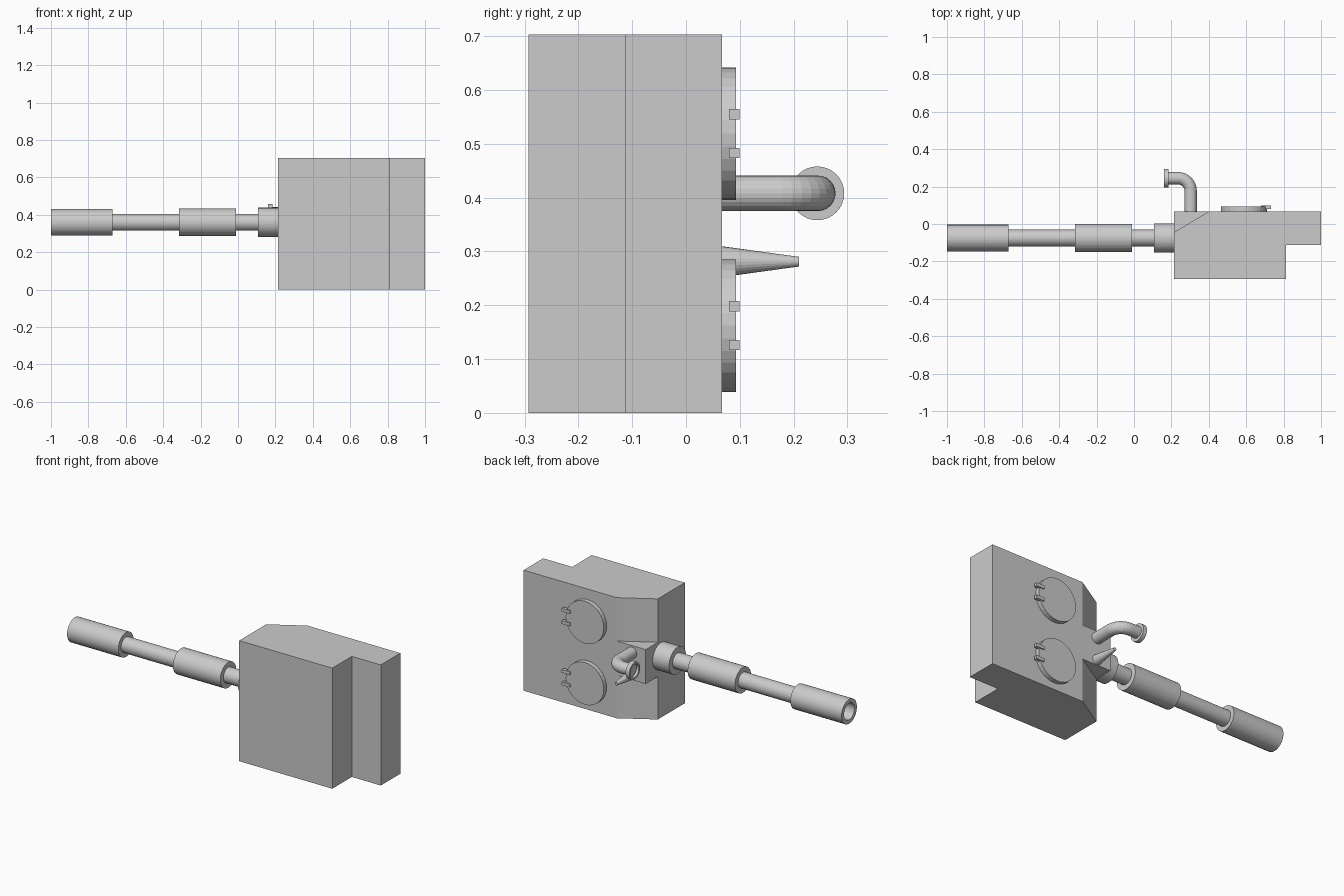
import bpy, bmesh, math
from mathutils import Vector

if "Cube" in bpy.data.objects:
    bpy.data.objects.remove(bpy.data.objects["Cube"])


def finish(name, bm):
    bmesh.ops.remove_doubles(bm, verts=bm.verts, dist=1e-5)
    bmesh.ops.recalc_face_normals(bm, faces=bm.faces)
    mesh = bpy.data.meshes.new(name)
    bm.to_mesh(mesh)
    bm.free()
    ob = bpy.data.objects.new(name, mesh)
    bpy.context.collection.objects.link(ob)
    return ob


def prism(name, outline, z0, z1):
    """Extrude an x/y outline from z0 to z1."""
    bm = bmesh.new()
    face = bm.faces.new([bm.verts.new((x, y, z0)) for x, y in outline])
    ext = bmesh.ops.extrude_face_region(bm, geom=[face])
    moved = [g for g in ext["geom"] if isinstance(g, bmesh.types.BMVert)]
    bmesh.ops.translate(bm, verts=moved, vec=(0, 0, z1 - z0))
    return finish(name, bm)


def lathe(name, origin, axis, profile, sides=32):
    """Revolve (distance along axis, radius) pairs; the ends are capped."""
    bm = bmesh.new()
    a = Vector(axis)
    u = Vector((0, 0, 1))
    v = a.cross(u)
    rings = []
    for d, r in profile:
        ring = []
        for i in range(sides):
            t = 2 * math.pi * i / sides
            ring.append(bm.verts.new(Vector(origin) + a * d + (u * math.cos(t) + v * math.sin(t)) * r))
        rings.append(ring)
    for p, q in zip(rings, rings[1:]):
        for i in range(sides):
            j = (i + 1) % sides
            bm.faces.new((p[i], p[j], q[j], q[i]))
    bm.faces.new(rings[0])
    bm.faces.new(rings[-1])
    return finish(name, bm)


# Turret body with sloped front and overhanging rear bustle
TOP = 0.067
prism("turret_body", [(0.213, -0.293), (0.813, -0.293), (0.813, -0.113), (1.0, -0.113),
                      (1.0, TOP), (0.40, TOP), (0.213, -0.045)], 0, 0.703)

# Wedge block filling the slope behind the gun
prism("mantlet_wedge", [(0.213, -0.045), (0.40, TOP), (0.213, TOP)], 0.25, 0.45)

# Stepped gun barrel with a hollow muzzle
lathe("gun_barrel", (0, -0.075, 0.36), (1, 0, 0),
      [(-0.70, 0.048), (-1.0, 0.048), (-1.0, 0.071), (-0.67, 0.071), (-0.67, 0.045),
       (-0.315, 0.045), (-0.315, 0.074), (-0.01, 0.074), (-0.01, 0.045),
       (0.107, 0.045), (0.107, 0.078), (0.22, 0.078)], 48)

# Round hatches, each with two hinge lugs
for side, zc in (("lower", 0.162), ("upper", 0.519)):
    lathe(side + "_hatch", (0.588, TOP - 0.005, zc), (0, 1, 0), [(0, 0.123), (0.031, 0.123)])
    for n, dz in enumerate((-0.036, 0.036)):
        prism(f"{side}_hinge_{n + 1}", [(0.68, 0.08), (0.732, 0.08), (0.732, 0.099), (0.68, 0.099)],
              zc + dz - 0.0095, zc + dz + 0.0095)

# Bent vent pipe
PX, PZ, BEND = 0.303, 0.408, 0.068
path = [(PX, TOP - 0.01)]
for i in range(9):
    t = math.pi / 2 * i / 8
    path.append((PX - BEND + BEND * math.cos(t), 0.245 - BEND + BEND * math.sin(t)))
path.append((0.178, 0.245))
curve = bpy.data.curves.new("vent_pipe", "CURVE")
curve.dimensions = "3D"
curve.bevel_depth = 0.033
curve.bevel_resolution = 10
curve.use_fill_caps = True
spline = curve.splines.new("POLY")
spline.points.add(len(path) - 1)
for pt, (x, y) in zip(spline.points, path):
    pt.co = (x, y, PZ, 1)
spline.use_smooth = False
bpy.context.collection.objects.link(bpy.data.objects.new("vent_pipe", curve))

# Dished flange on the pipe mouth
lathe("vent_flange", (0, 0.244, PZ), (1, 0, 0),
      [(0.175, 0.038), (0.16, 0.038), (0.16, 0.05), (0.184, 0.05)])

# Tapered antenna mount
lathe("antenna_mount", (PX, TOP - 0.01, 0.281), (0, 1, 0), [(0, 0.03), (0.153, 0.009)], 24)
